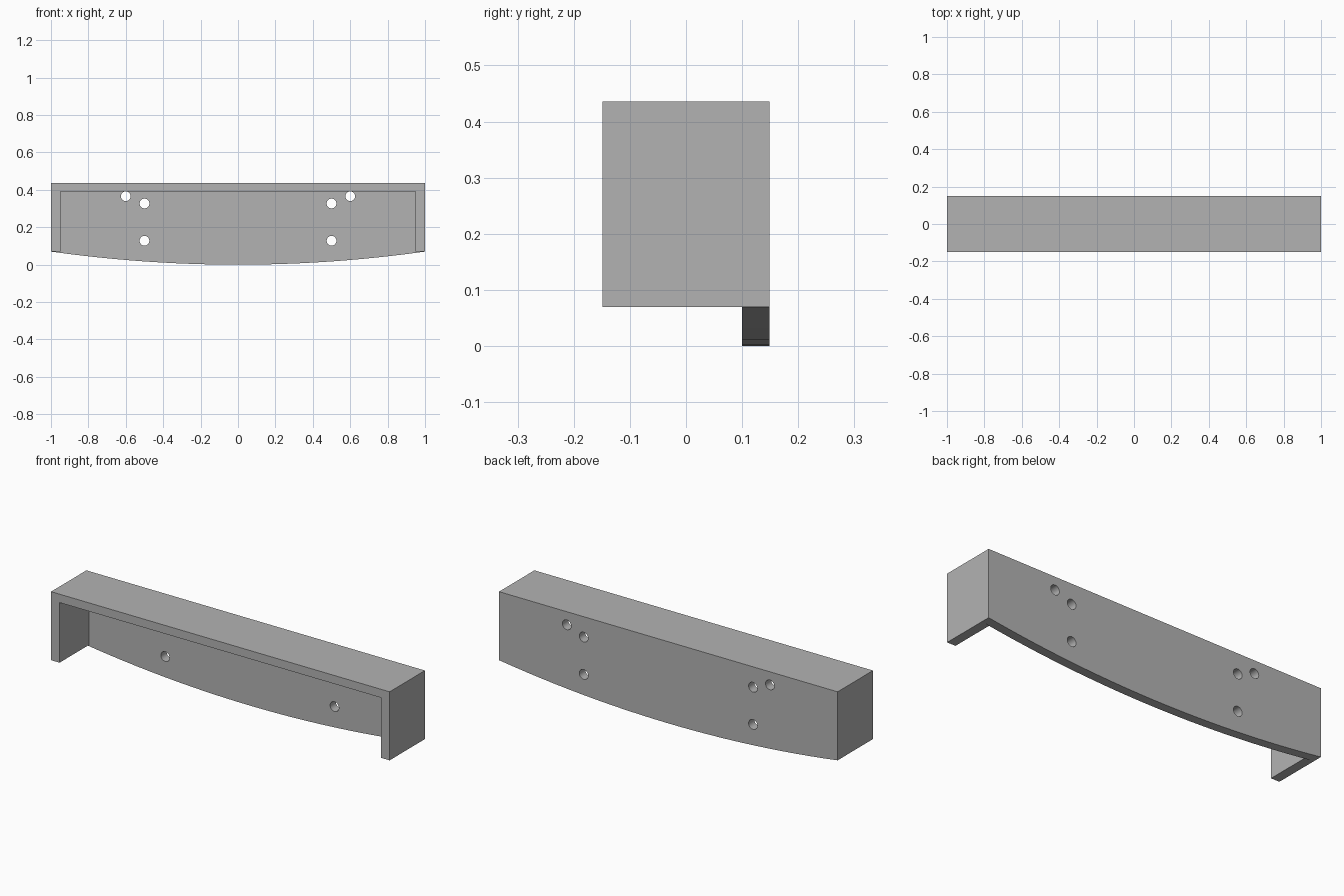
import bpy
import bmesh
import math

if "Cube" in bpy.data.objects:
    bpy.data.objects.remove(bpy.data.objects["Cube"])

HEIGHT, END_Z, FRONT, BACK, PANEL = 0.436, 0.07, -0.149, 0.149, 0.1
WALL, TOP = 0.05, 0.045
SEGMENTS = 24

grey = bpy.data.materials.new("plain grey")
grey.use_nodes = True
colour = (0.45, 0.45, 0.45, 1)
grey.diffuse_color = colour
grey.node_tree.nodes["Principled BSDF"].inputs["Base Color"].default_value = colour


def extrude_profile(name, points, y0, y1):
    """Solid made from an (x, z) outline swept from y0 to y1."""
    bm = bmesh.new()
    face = bm.faces.new([bm.verts.new((x, y0, z)) for x, z in points])
    swept = bmesh.ops.extrude_face_region(bm, geom=[face])["geom"]
    verts = [v for v in swept if isinstance(v, bmesh.types.BMVert)]
    bmesh.ops.translate(bm, verts=verts, vec=(0, y1 - y0, 0))
    bmesh.ops.recalc_face_normals(bm, faces=bm.faces)
    mesh = bpy.data.meshes.new(name)
    bm.to_mesh(mesh)
    bm.free()
    mesh.materials.append(grey)
    obj = bpy.data.objects.new(name, mesh)
    bpy.context.collection.objects.link(obj)
    return obj


def combine(target, tool, operation):
    """Apply a boolean and remove the tool object."""
    mod = target.modifiers.new("boolean", 'BOOLEAN')
    mod.operation, mod.solver, mod.object = operation, 'EXACT', tool
    bpy.context.view_layer.objects.active = target
    bpy.ops.object.modifier_apply(modifier=mod.name)
    bpy.data.objects.remove(tool)


# Back panel with a bowed lower edge
xs = [-1 + 2 * i / SEGMENTS for i in range(SEGMENTS + 1)]
radius = (1 + END_Z ** 2) / (2 * END_Z)
arc = [(x, radius - math.sqrt(radius ** 2 - x * x)) for x in xs]
shelf = extrude_profile("bowed_bracket", arc + [(1, HEIGHT), (-1, HEIGHT)], PANEL, BACK)

# Top board and two end walls, open at the front and below
inner, under = 1 - WALL, HEIGHT - TOP
hood = extrude_profile("hood", [
    (-1, END_Z), (-1, HEIGHT), (1, HEIGHT), (1, END_Z),
    (inner, END_Z), (inner, under), (-inner, under), (-inner, END_Z)], FRONT, PANEL)
combine(shelf, hood, 'UNION')

# Mirrored screw holes through the back panel
for side in (-1, 1):
    for x, z in ((0.5, 0.128), (0.5, 0.327), (0.6, 0.366)):
        ring = [2 * math.pi * i / 32 for i in range(32)]
        drill = extrude_profile("drill", [
            (side * x + 0.026 * math.cos(a), z + 0.026 * math.sin(a)) for a in ring],
            PANEL - 0.02, BACK + 0.02)
        drill.hide_render = True
        combine(shelf, drill, 'DIFFERENCE')

# Smooth the bow and hole walls, keep the corners sharp
bpy.ops.object.select_all(action='DESELECT')
shelf.select_set(True)
bpy.context.view_layer.objects.active = shelf
bpy.ops.object.shade_smooth_by_angle(angle=math.radians(30))
